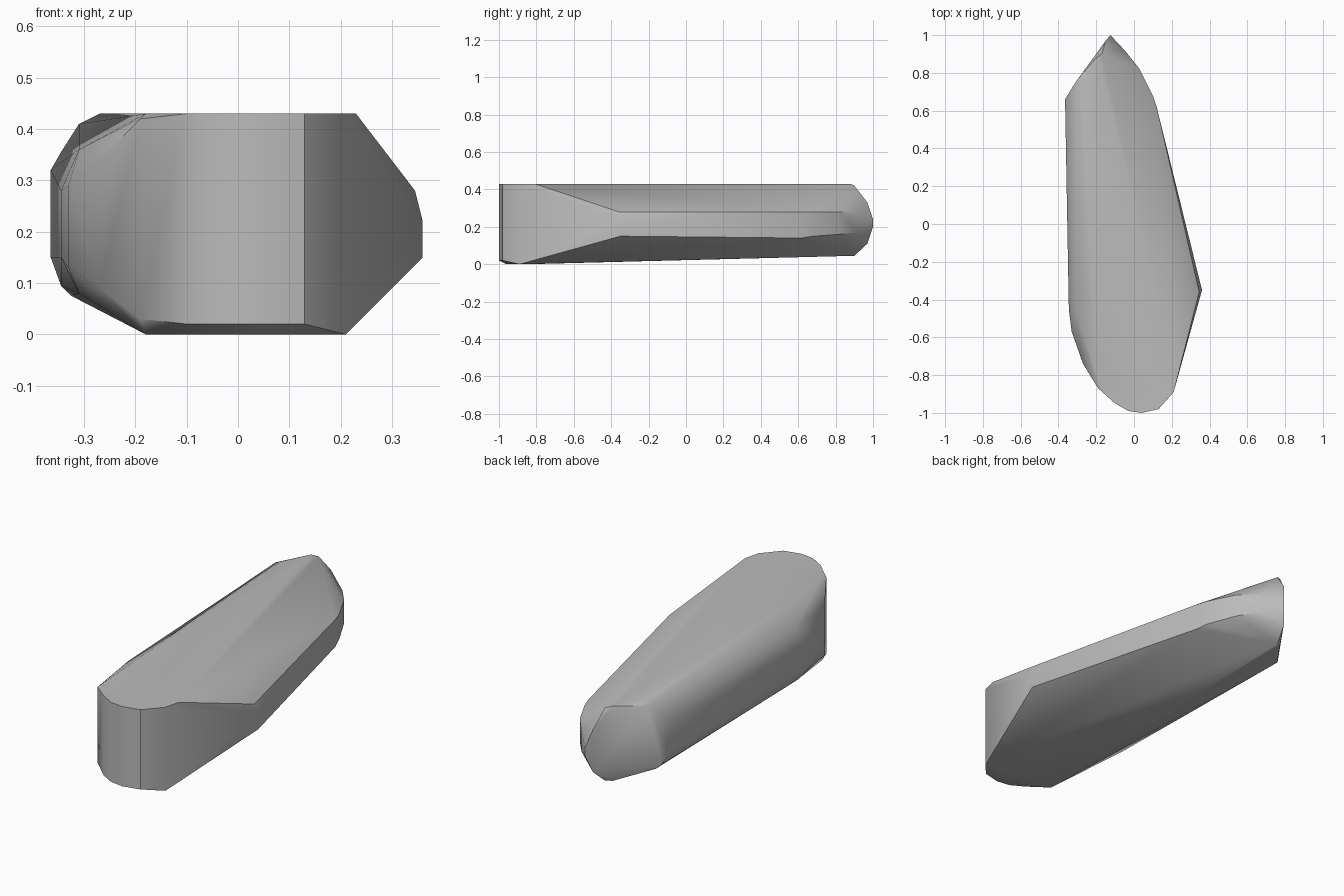
import bpy
import bmesh

cube = bpy.data.objects.get("Cube")
if cube:
    bpy.data.objects.remove(cube)

grey = bpy.data.materials.new("stone_grey")
grey.use_nodes = True
colour = (0.5, 0.5, 0.5, 1)
grey.diffuse_color = colour
grey.node_tree.nodes["Principled BSDF"].inputs["Base Color"].default_value = colour

points = []


def column(x, y, *heights):
    """Corner points stacked above one spot of the plan."""
    points.extend((x, y, z) for z in heights)


# Rounded upright nose
for x, y in [(-0.1, -0.95), (-0.03, -0.99), (0.04, -1), (0.13, -0.98)]:
    column(x, y, 0.02, 0.43)
column(-0.18, -0.85, 0, 0.43)
column(-0.19, -0.87, 0.03, 0.42)
column(0.21, -0.89, 0, 0.43)
column(0.23, -0.81, 0.43)
column(0.03, -0.96, 0)

# Side bulge
column(0.36, -0.35, 0.15, 0.22)
column(0.345, -0.36, 0.28)

# Rounded long flank, front section
column(-0.27, -0.74, 0.09, 0.34)
column(-0.33, -0.57, 0.13, 0.29)
column(-0.345, -0.45, 0.15, 0.28)
column(-0.31, -0.45, 0.08, 0.36)
column(-0.18, -0.45, 0.43)

# Rounded long flank, rear section
column(-0.365, 0.66, 0.15, 0.32)
column(-0.345, 0.69, 0.095, 0.355)
column(-0.31, 0.75, 0.41)
column(-0.325, 0.71, 0.075)
column(-0.27, 0.74, 0.43)

# Slanted tail facet and its tip
column(-0.2, 0.88, 0.045, 0.43)
column(-0.17, 0.9, 0.045, 0.42)
column(-0.15, 0.97, 0.11, 0.33)
column(-0.125, 1, 0.2, 0.24)

# Curved shoulder leading to the tip
for x, y, low, high in [(0.12, 0.62, 0.14, 0.28), (0.1, 0.68, 0.15, 0.28),
                        (0.03, 0.82, 0.16, 0.28), (-0.05, 0.92, 0.17, 0.27)]:
    column(x, y, low, high)

# Wrap the section corners in one faceted body
bm = bmesh.new()
for p in points:
    bm.verts.new(p)
hull = bmesh.ops.convex_hull(bm, input=bm.verts)
loose = {v for v in hull["geom_interior"] + hull["geom_unused"]
         if isinstance(v, bmesh.types.BMVert)}
bmesh.ops.delete(bm, geom=list(loose), context="VERTS")
bmesh.ops.recalc_face_normals(bm, faces=bm.faces)
mesh = bpy.data.meshes.new("stone_body")
bm.to_mesh(mesh)
bm.free()
mesh.materials.append(grey)

body = bpy.data.objects.new("stone_body", mesh)
bpy.context.collection.objects.link(body)
bpy.context.view_layer.objects.active = body
body.select_set(True)
bpy.ops.object.shade_smooth_by_angle(angle=0.6)
